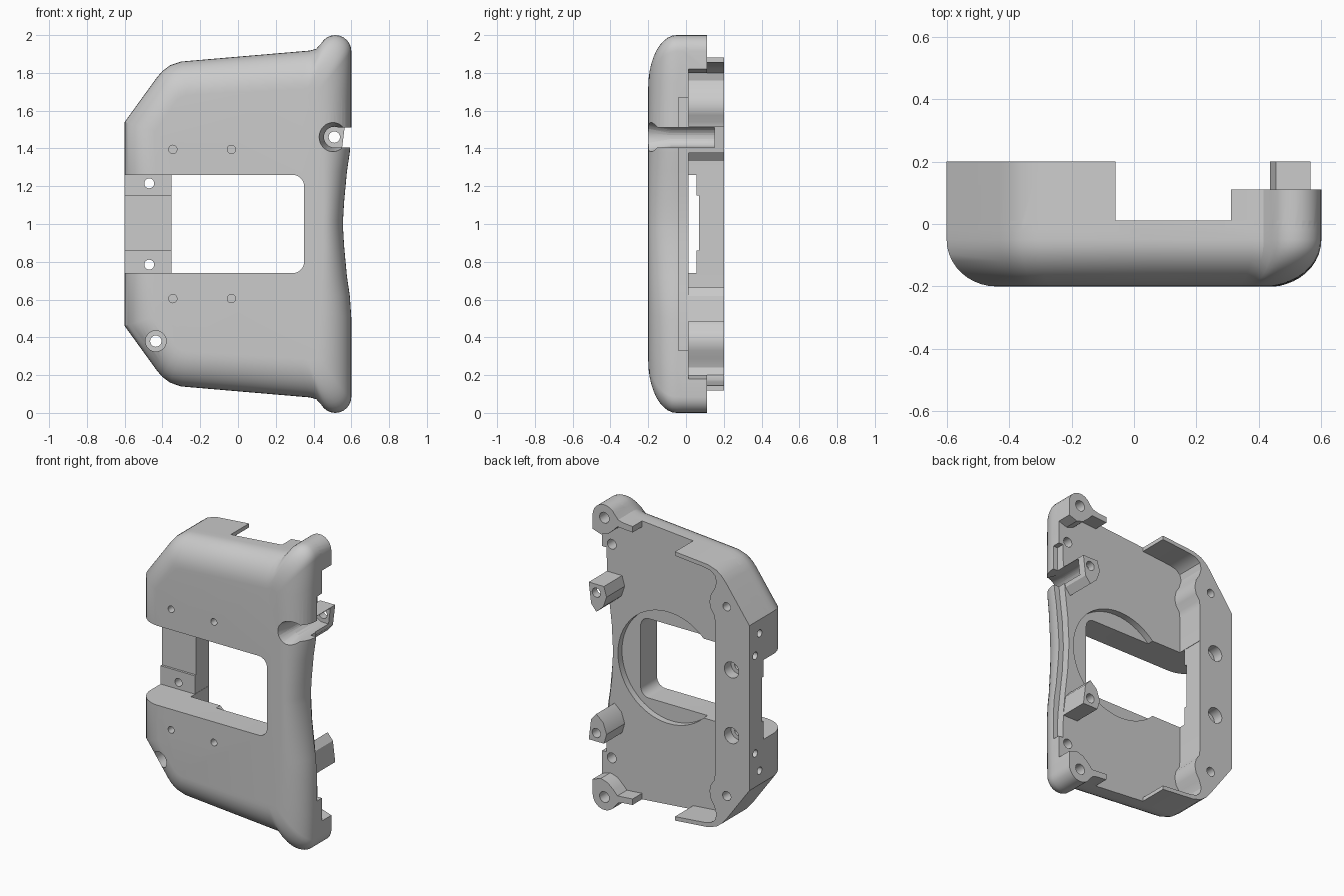
import bpy, bmesh, math

if "Cube" in bpy.data.objects:
    bpy.data.objects.remove(bpy.data.objects["Cube"])

S = 'shell'


def flip(pts):
    return [(x, 2 - z) for x, z in pts]


def sym(pts):
    """Close a half profile by mirroring it about z = 1."""
    return pts + flip(pts)[::-1]


def to_object(bm, name):
    bmesh.ops.recalc_face_normals(bm, faces=bm.faces)
    me = bpy.data.meshes.new(name)
    bm.to_mesh(me)
    bm.free()
    ob = bpy.data.objects.new(name, me)
    bpy.context.collection.objects.link(ob)
    return ob


def loft(name, rings):
    """Skin (y, profile) rings and cap both ends."""
    bm = bmesh.new()
    vs = [[bm.verts.new((x, y, z)) for x, z in pts] for y, pts in rings]
    n = len(vs[0])
    for a, b in zip(vs, vs[1:]):
        for i in range(n):
            j = (i + 1) % n
            bm.faces.new((a[i], a[j], b[j], b[i]))
    bm.faces.new(vs[0])
    bm.faces.new(vs[-1])
    return to_object(bm, name)


def prism(name, pts, y0, y1):
    return loft(name, [(y0, pts), (y1, pts)])


def circle(cx, cz, r, a0=0, a1=360, n=32):
    full = a1 - a0 == 360
    m = n if full else n - 1
    return [(cx + r * math.cos(math.radians(a0 + (a1 - a0) * i / m)),
             cz + r * math.sin(math.radians(a0 + (a1 - a0) * i / m))) for i in range(n)]


def rect(x0, x1, z0, z1):
    return [(x0, z0), (x1, z0), (x1, z1), (x0, z1)]


def boolean(tool, op='DIFFERENCE'):
    tool.hide_render = True
    m = shell.modifiers.new('cut', 'BOOLEAN')
    m.operation, m.object, m.solver = op, tool, 'EXACT'
    bpy.context.view_layer.objects.active = shell
    bpy.ops.object.modifier_apply(modifier=m.name)
    bpy.data.objects.remove(tool)


def cut(pts, y0, y1):
    boolean(prism('cutter', pts, y0, y1))


def add(pts, y0, y1):
    boolean(prism('part', pts, y0, y1), 'UNION')


# Main body: outer outline and the flat front outline it rounds over to
corner = [(-.6, 1.54), (-.43, 1.775), (-.40, 1.81), (-.36, 1.84), (-.30, 1.86)]
lobe = circle(.515, 1.915, .085, 150, 0, 11)
outer = corner + [(.05, 1.89), (.38, 1.918), (.415, 1.928)] + lobe + [
    (.6, 1.75), (.6, 1.5), (.592, 1.38), (.577, 1.28), (.562, 1.12), (.556, 1.02)]
inner = [(-.44, 1.49), (-.34, 1.63), (-.32, 1.655), (-.30, 1.67), (-.27, 1.68), (.05, 1.70),
         (.32, 1.715), (.345, 1.715)] + circle(.38, 1.69, .035, 125, 0, 11) + [
    (.425, 1.62), (.435, 1.45), (.44, 1.38), (.445, 1.28), (.45, 1.12), (.45, 1.02)]
outer, inner = sym(outer), sym(inner)
rings = [(.012, outer)]
STEPS = 10
for k in range(STEPS + 1):
    t = k / STEPS * math.pi / 2
    f = 1 - math.cos(t)
    rings.append((-.05 - .15 * math.sin(t),
                  [(p[0] + (q[0] - p[0]) * f, p[1] + (q[1] - p[1]) * f)
                   for p, q in zip(outer, inner)]))
shell = loft(S, rings)

# Step along the right back edge
cut(sym([(.7, 1.67), (.567, 1.67), (.565, 1.5), (.55, 1.35), (.53, 1.18), (.522, 1.03)]), -.04, .1)

# Left rail with thin wrap-around walls and screw bulges
rail = corner + [(-.06, 1.8806), (-.06, 1.855), (-.27, 1.836), (-.32, 1.825), (-.35, 1.80),
                 (-.36, 1.76), (-.345, 1.71), (-.32, 1.67), (-.31, 1.62), (-.32, 1.575),
                 (-.345, 1.54), (-.35, 1.50)]
add(sym(rail), -.02, .2)

# Corner bosses with arms, and inner screw posts
boss = [(.31, 1.912), (.38, 1.918), (.415, 1.928)] + lobe + [
    (.6, 1.82), (.54, 1.80), (.49, 1.815), (.45, 1.85), (.42, 1.882), (.31, 1.873)]
post = [(.565, 1.515), (.548, 1.38), (.51, 1.335), (.46, 1.38), (.436, 1.45), (.455, 1.515)]
for pts in (boss, flip(boss)):
    add(pts, -.02, .11)
for pts in (post, flip(post)):
    add(pts, -.08, .2)

# Window with rounded right corners and round recess behind it
cut([(-.352, .74)] + circle(.29, .80, .06, -90, 0, 8)
    + circle(.29, 1.20, .06, 0, 90, 8) + [(-.352, 1.26)], -.4, .4)
cut([p for p in circle(.12, 1, .365, n=64)], -.03, .1)

# Stepped channel in front of the left rail
cut(rect(-.8, -.34, .74, 1.26), -.4, .055)
cut(rect(-.8, -.34, .86, 1.15), -.4, .07)

# Flared screw notch on the right edge
cut(circle(.51, 1.46, .055), -.4, .15)
cut(rect(.51, .8, 1.405, 1.512), -.4, .15)
boolean(loft('flare', [(-.22, circle(.51, 1.46, .085)), (-.06, circle(.51, 1.46, .05))]))

# Counterbored screw hole at the lower left
cut(circle(-.435, .38, .055), -.4, .08)
cut(circle(-.435, .38, .03), -.4, .4)
cut(circle(-.435, 1.62, .027), .05, .4)

# Mirrored screw holes
for m in (lambda z: z, lambda z: 2 - z):
    cut(circle(.515, m(1.915), .035), -.04, .4)
    cut(circle(.53, m(1.70), .032), -.08, .012 + .1)
    cut(circle(-.47, m(1.215), .052), .13, .4)
    cut(circle(-.47, m(1.215), .026), -.4, .4)
    for x in (-.345, -.035):
        cut(circle(x, m(1.395), .022, n=20), -.4, -.15)
    # Holes in the left face
    for y, z in ((.095, 1.45), (.14, 1.32)):
        h = prism('side_hole', circle(0, 0, .024, n=20), -.05, .05)
        h.rotation_euler = (0, 0, math.pi / 2)
        h.location = (-.6, y, m(z))
        bpy.context.view_layer.update()
        boolean(h)
cut(circle(.51, 1.46, .03), 0, .4)
cut(circle(.51, .54, .03), .05, .4)

# Smooth shading with crisp edges
bpy.ops.object.select_all(action='DESELECT')
shell.select_set(True)
bpy.context.view_layer.objects.active = shell
bpy.ops.object.shade_smooth_by_angle(angle=math.radians(30))
